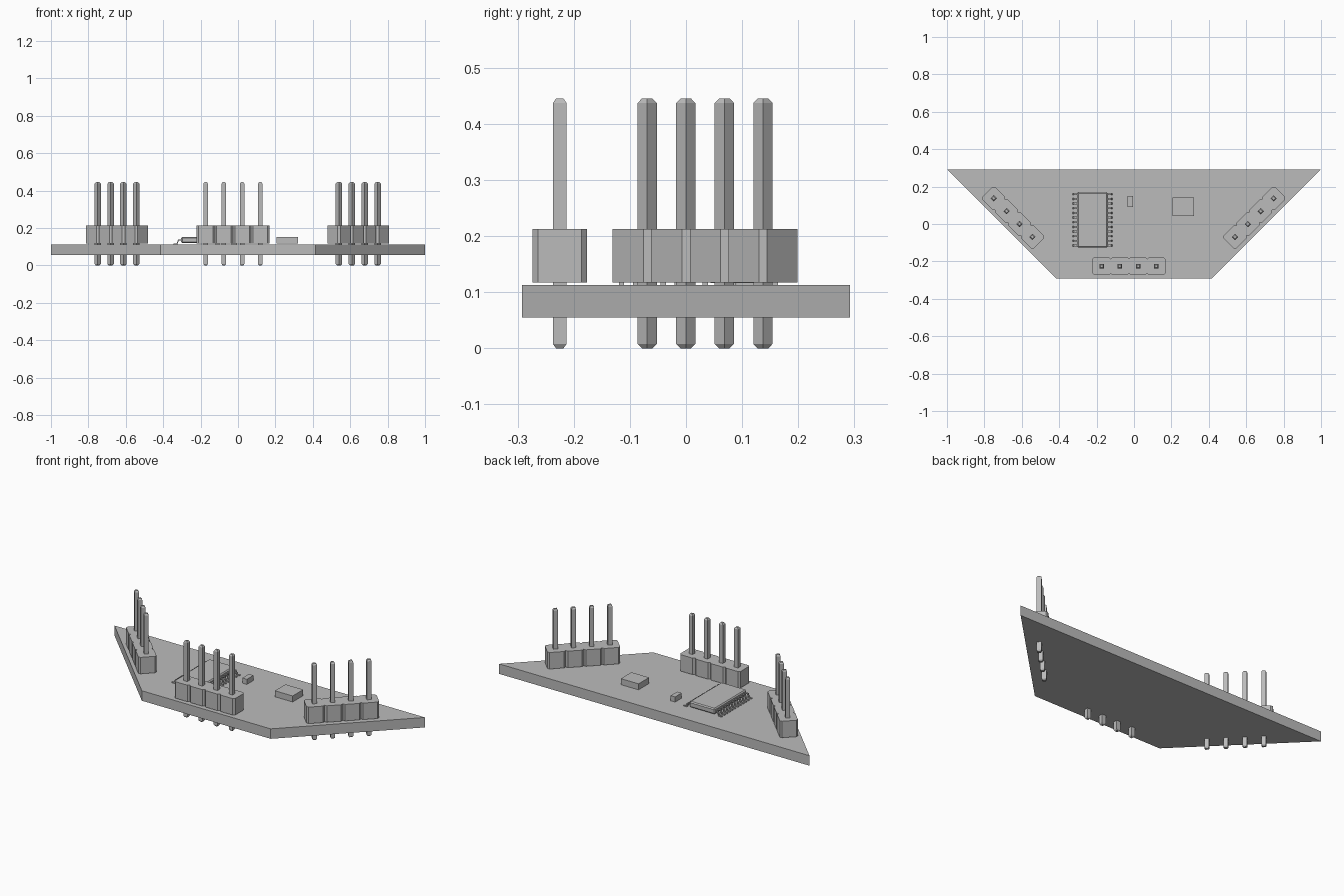
import bpy, bmesh, math
from mathutils import Matrix, Vector

cube = bpy.data.objects.get("Cube")
if cube:
    bpy.data.objects.remove(cube, do_unlink=True)

grey = bpy.data.materials.new("plain grey")
grey.use_nodes = True
grey.diffuse_color = (0.5, 0.5, 0.5, 1)
grey.node_tree.nodes["Principled BSDF"].inputs["Base Color"].default_value = (0.5, 0.5, 0.5, 1)

BOARD_TOP = 0.113
PITCH = 0.0973


def finish(name, bm, place=Matrix()):
    bmesh.ops.recalc_face_normals(bm, faces=bm.faces)
    mesh = bpy.data.meshes.new(name)
    bm.to_mesh(mesh)
    bm.free()
    mesh.materials.append(grey)
    obj = bpy.data.objects.new(name, mesh)
    obj.matrix_world = place
    bpy.context.collection.objects.link(obj)
    return obj


def extrude(bm, outline, offset):
    """Solid from a planar outline swept along an offset."""
    face = bm.faces.new([bm.verts.new(p) for p in outline])
    swept = bmesh.ops.extrude_face_region(bm, geom=[face])
    verts = [g for g in swept["geom"] if isinstance(g, bmesh.types.BMVert)]
    bmesh.ops.translate(bm, verts=verts, vec=offset)


def block(name, x0, x1, y0, y1, z0, z1):
    bm = bmesh.new()
    extrude(bm, [(x0, y0, z0), (x1, y0, z0), (x1, y1, z0), (x0, y1, z0)], (0, 0, z1 - z0))
    return finish(name, bm)


def pin(bm, x, height=0.445, half=0.0122, taper=0.008):
    """Square post with tapered ends, lofted from four square rings."""
    rings = []
    for z, r in ((0, half * 0.55), (taper, half), (height - taper, half), (height, half * 0.55)):
        rings.append([bm.verts.new((x + sx * r, sy * r, z))
                      for sx, sy in ((-1, -1), (1, -1), (1, 1), (-1, 1))])
    for low, high in zip(rings, rings[1:]):
        for i in range(4):
            j = (i + 1) % 4
            bm.faces.new((low[i], low[j], high[j], high[i]))
    bm.faces.new(rings[0])
    bm.faces.new(rings[-1])


def header(side, x, y, angle):
    """Four-way pin header: notched plastic strip and its pins."""
    place = Matrix.Translation((x, y, 0)) @ Matrix.Rotation(math.radians(angle), 4, "Z")
    half, cut, z0, z1 = 0.0485, 0.01, 0.117, 0.213
    front = []
    for i in range(4):
        left = (i - 2) * PITCH
        front += [(left, -half + cut), (left + cut, -half), (left + PITCH - cut, -half)]
    front.append((2 * PITCH, -half + cut))
    outline = front + [(-px, -py) for px, py in front]
    bm = bmesh.new()
    extrude(bm, [(px, py, z0) for px, py in outline], (0, 0, z1 - z0))
    finish(side + "_header_body", bm, place)
    bm = bmesh.new()
    for i in range(4):
        pin(bm, (i - 1.5) * PITCH)
    finish(side + "_header_pins", bm, place)


# Circuit board
bm = bmesh.new()
extrude(bm, [(-0.415, -0.292, 0.055), (0.415, -0.292, 0.055),
             (1, 0.292, 0.055), (-1, 0.292, 0.055)], (0, 0, BOARD_TOP - 0.055))
finish("circuit_board", bm)

# Pin headers along the three short edges
header("front", -0.027, -0.225, 0)
header("right", -0.647, 0.034, -45)
header("left", 0.643, 0.034, 45)

# Chip body with a tapered top and bottom
CHIP = Vector((-0.222, 0.022, 0))
chip = block("chip_body", -0.082, 0.082, -0.148, 0.148, 0.119, 0.153)
chip.location = CHIP
bevel = chip.modifiers.new("edge_taper", "BEVEL")
bevel.width = 0.006
bevel.segments = 1

# Gull-wing chip leads, twelve on each side
t = 0.005
z_foot, z_arm = BOARD_TOP, 0.134
profile = [(0.078, z_arm), (0.094, z_arm), (0.102, z_foot), (0.122, z_foot),
           (0.122, z_foot + t), (0.106, z_foot + t), (0.098, z_arm + t), (0.078, z_arm + t)]
bm = bmesh.new()
for i in range(12):
    y = (i - 5.5) * 0.0249
    for side in (-1, 1):
        extrude(bm, [(side * px, y - 0.0048, pz) for px, pz in profile], (0, 0.0096, 0))
finish("chip_leads", bm, Matrix.Translation(CHIP))

# Small surface parts
block("capacitor", -0.035, -0.006, 0.09, 0.15, BOARD_TOP, 0.143)
block("square_sensor", 0.207, 0.321, 0.044, 0.141, 0.116, 0.151)
